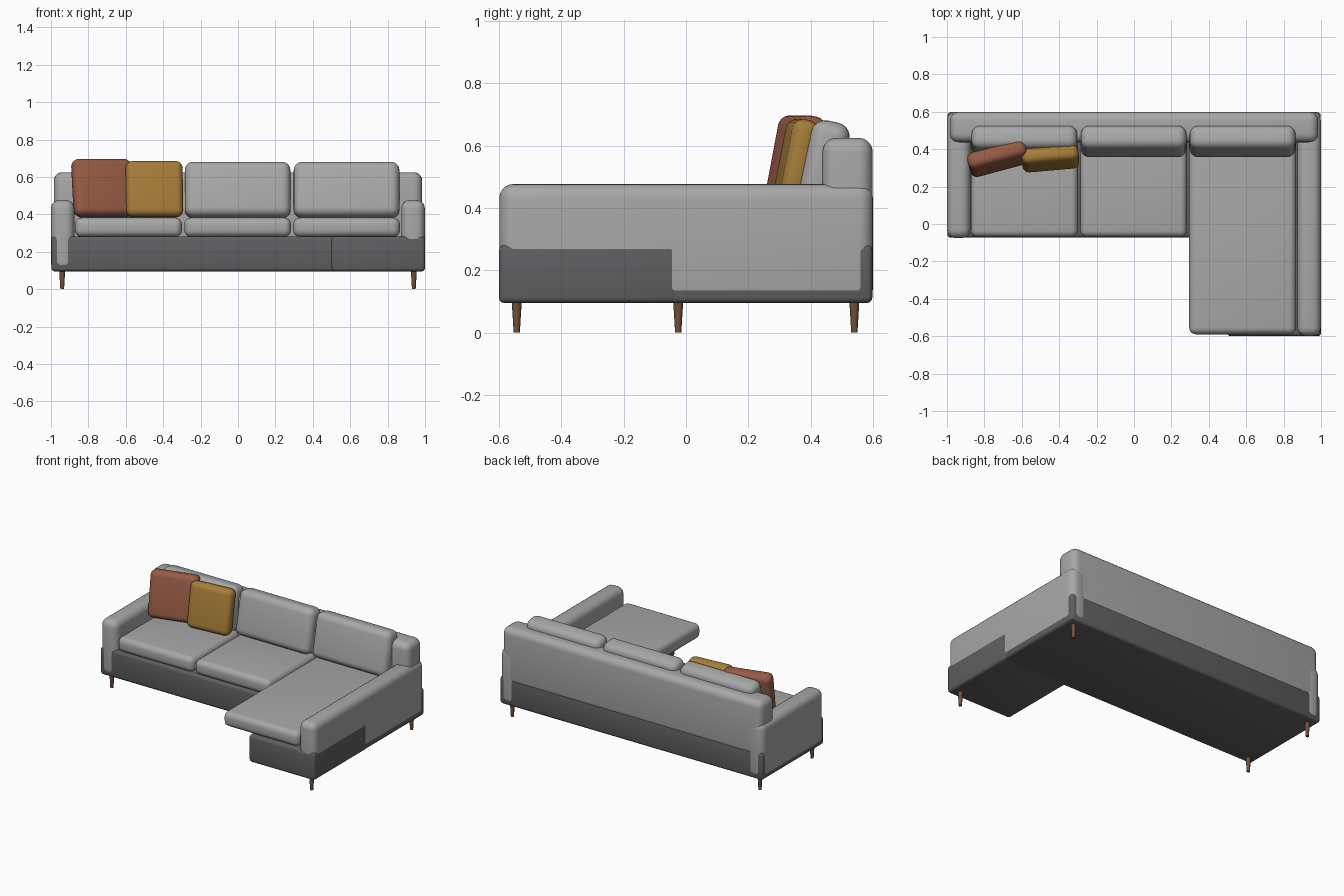
import bpy
import math
from mathutils import Matrix

old = bpy.data.objects.get("Cube")
if old:
    bpy.data.objects.remove(old, do_unlink=True)


def material(name, rgb):
    mat = bpy.data.materials.new(name)
    mat.use_nodes = True
    mat.diffuse_color = (*rgb, 1)
    mat.node_tree.nodes["Principled BSDF"].inputs["Base Color"].default_value = (*rgb, 1)
    return mat


light_grey = material("light grey fabric", (0.39, 0.39, 0.39))
dark_grey = material("dark grey fabric", (0.115, 0.115, 0.12))
terracotta = material("terracotta fabric", (0.31, 0.105, 0.058))
mustard = material("mustard fabric", (0.38, 0.205, 0.04))
wood = material("brown wood", (0.17, 0.08, 0.042))


def soft_box(name, centre, size, radius, mat, tilt=0, turn=0, segments=5):
    """Box with rounded edges, leaning back by tilt and turned about z."""
    bpy.ops.mesh.primitive_cube_add(size=1, location=centre,
                                    rotation=(-math.radians(tilt), 0, math.radians(turn)))
    ob = bpy.context.object
    ob.name = name
    ob.data.transform(Matrix.Diagonal((*size, 1)))
    ob.data.materials.append(mat)
    bevel = ob.modifiers.new("rounding", "BEVEL")
    bevel.width = radius
    bevel.segments = segments
    bpy.ops.object.modifier_apply(modifier=bevel.name)
    bpy.ops.object.shade_smooth_by_angle(angle=math.radians(35))
    return ob


def span_box(name, x, y, z, radius, mat, **options):
    """Rounded box given by its extent along each axis."""
    pairs = (x, y, z)
    return soft_box(name, [(a + b) / 2 for a, b in pairs],
                    [b - a for a, b in pairs], radius, mat, **options)


# Base: long part and chaise part
span_box("main_base", (-0.998, 0.998), (-0.073, 0.598), (0.095, 0.282), 0.018, dark_grey, segments=3)
span_box("chaise_base", (0.5, 1), (-0.6, -0.03), (0.095, 0.282), 0.018, dark_grey, segments=3)

# Arms and backrest
span_box("right_arm", (-1, -0.875), (-0.075, 0.6), (0.096, 0.477), 0.046, light_grey)
span_box("left_arm", (0.873, 0.999), (-0.599, 0.6), (0.096, 0.477), 0.046, light_grey)
span_box("backrest", (-0.985, 0.985), (0.437, 0.599), (0.24, 0.625), 0.046, light_grey)

# Seat and back cushions
for i, (x0, x1, front) in enumerate([(-0.872, -0.3, -0.07), (-0.287, 0.283, -0.07),
                                    (0.295, 0.866, -0.59)]):
    span_box(f"seat_cushion_{i + 1}", (x0, x1), (front, 0.46), (0.28, 0.382), 0.036, light_grey)
    soft_box(f"back_cushion_{i + 1}", ((x0 + x1) / 2, 0.441, 0.53), (0.565, 0.125, 0.3),
             0.045, light_grey, tilt=12)

# Loose pillows
soft_box("terracotta_pillow", (-0.727, 0.35, 0.542), (0.322, 0.09, 0.31), 0.036,
         terracotta, tilt=11, turn=15)
soft_box("mustard_pillow", (-0.447, 0.35, 0.535), (0.305, 0.085, 0.302), 0.036,
         mustard, tilt=11, turn=5)

# Tapered legs
for name, x, y in [("front_right_leg", -0.94, -0.025), ("back_right_leg", -0.94, 0.54),
                   ("front_left_leg", 0.94, -0.543), ("back_left_leg", 0.94, 0.54)]:
    bpy.ops.mesh.primitive_cone_add(vertices=16, radius1=0.01, radius2=0.016, depth=0.1,
                                    location=(x, y, 0.05))
    leg = bpy.context.object
    leg.name = name
    leg.data.materials.append(wood)
    bpy.ops.object.shade_smooth_by_angle(angle=math.radians(35))
